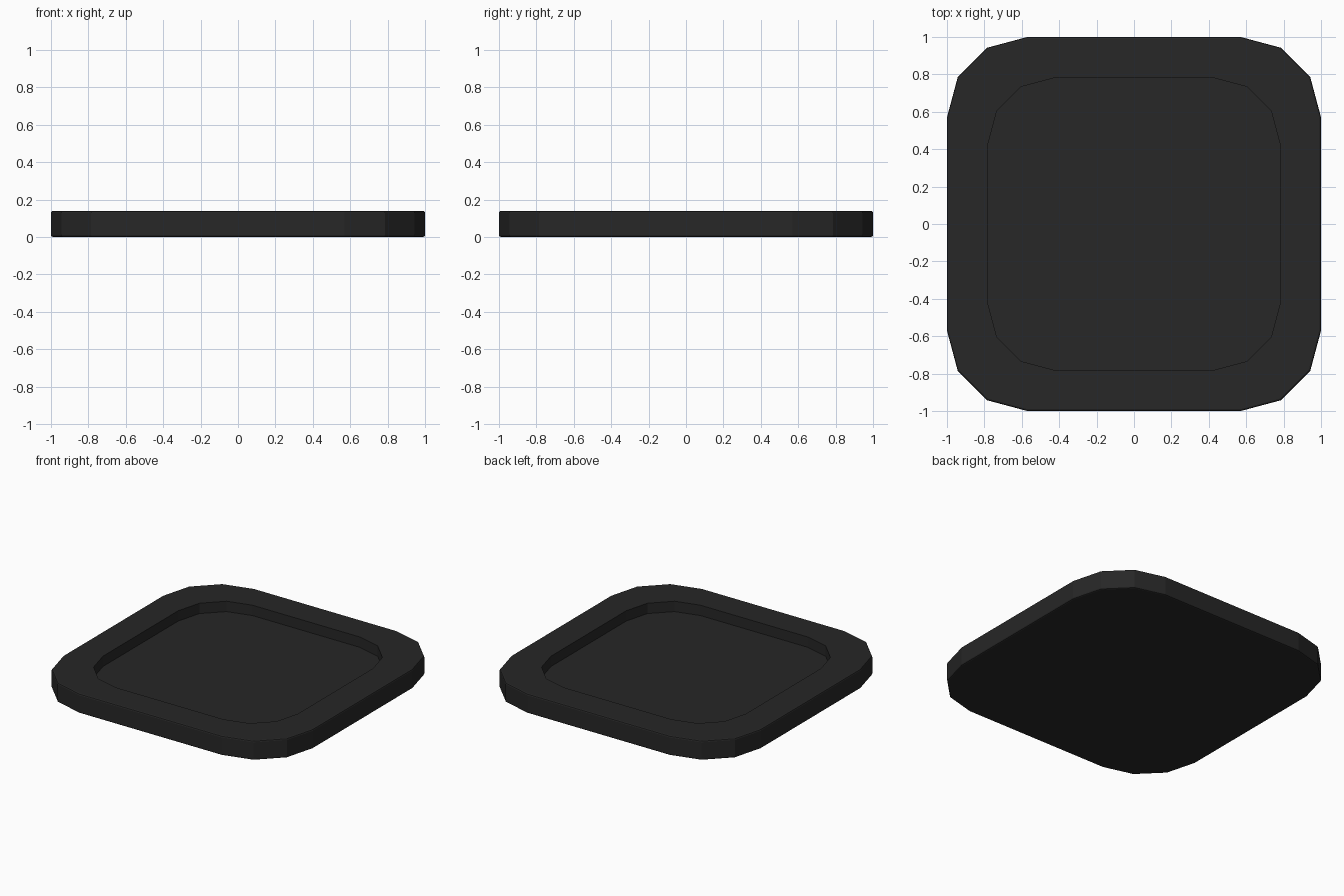
import bpy, bmesh
from math import sin, cos, radians

if "Cube" in bpy.data.objects:
    bpy.data.objects.remove(bpy.data.objects["Cube"])

HEIGHT, FLOOR, BEVEL = 0.14, 0.065, 0.01


def outline(half, radius):
    """Rounded square with three facets per corner."""
    c = half - radius
    pts = []
    for q, (sx, sy) in enumerate([(1, 1), (-1, 1), (-1, -1), (1, -1)]):
        for i in range(4):
            a = radians(90 * q + 30 * i)
            pts.append((sx * c + radius * cos(a), sy * c + radius * sin(a)))
    return pts


outer, inner = (1.0, 0.43), (0.78, 0.35)
b = BEVEL
edge = (outer[0] - b, outer[1] - b)      # outline inset by the chamfer
mid = (outer[0] - b * 0.3, outer[1] - b * 0.3)

# Loops from the underside, up the outer wall, over the rim, into the recess
profile = [
    (edge, 0), (mid, b * 0.3), (outer, b),
    (outer, HEIGHT - b), (mid, HEIGHT - b * 0.3), (edge, HEIGHT),
    (inner, HEIGHT), (inner, FLOOR),
]

bm = bmesh.new()
loops = [[bm.verts.new((x, y, z)) for x, y in outline(*shape)]
         for shape, z in profile]
for lo, hi in zip(loops, loops[1:]):
    n = len(lo)
    for i in range(n):
        j = (i + 1) % n
        bm.faces.new((lo[i], lo[j], hi[j], hi[i]))
bm.faces.new(loops[0][::-1])   # underside
bm.faces.new(loops[-1])        # recess floor
bmesh.ops.recalc_face_normals(bm, faces=bm.faces)

mesh = bpy.data.meshes.new("tray")
bm.to_mesh(mesh)
bm.free()
tray = bpy.data.objects.new("tray", mesh)
bpy.context.collection.objects.link(tray)

# Near-black finish
mat = bpy.data.materials.new("black")
mat.diffuse_color = (0.02, 0.02, 0.02, 1)
mat.use_nodes = True
mat.node_tree.nodes["Principled BSDF"].inputs["Base Color"].default_value = mat.diffuse_color
mesh.materials.append(mat)
